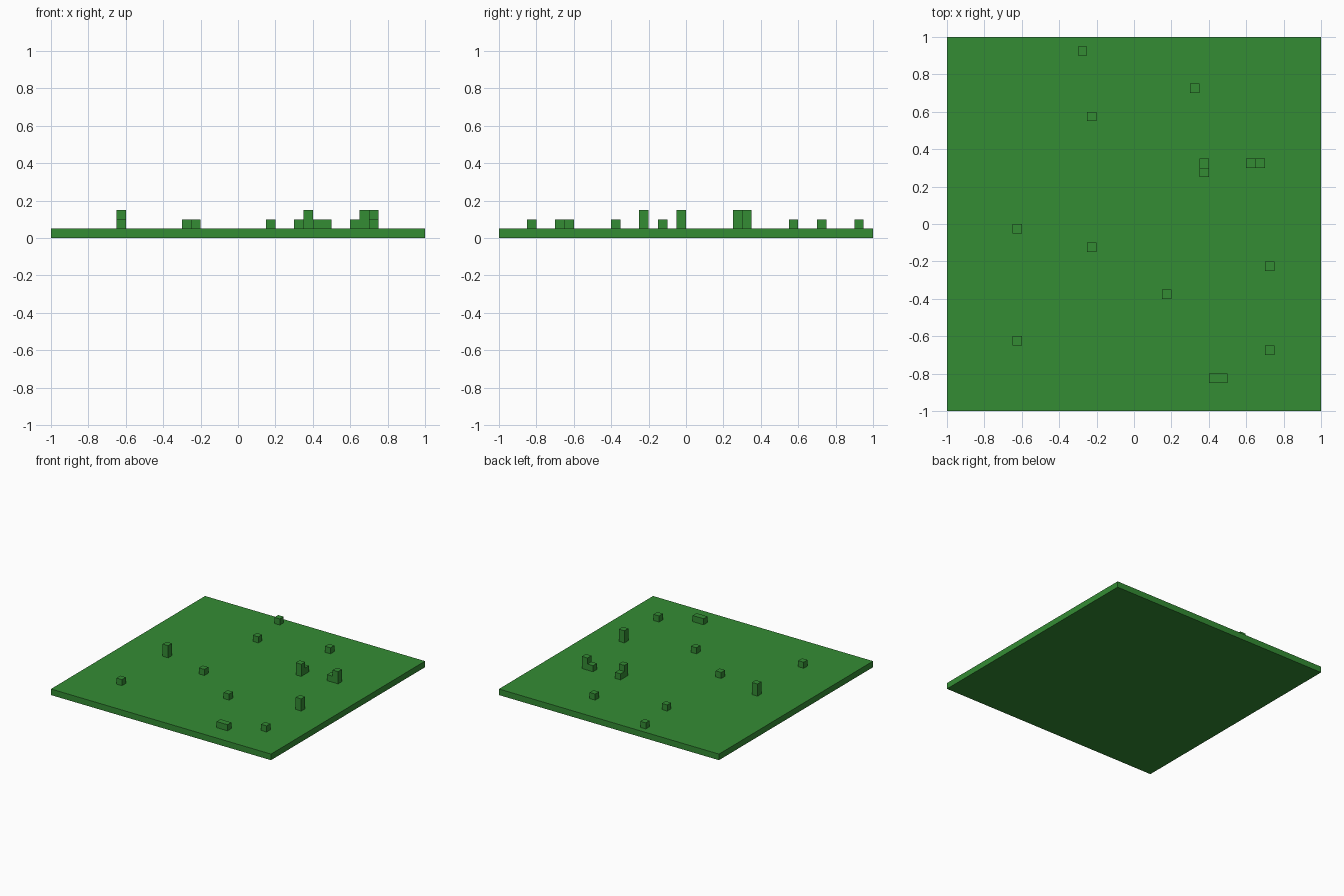
import bpy

if "Cube" in bpy.data.objects:
    bpy.data.objects.remove(bpy.data.objects["Cube"])

CELL = 0.05  # block size of the 40 x 40 grid

green = bpy.data.materials.new("grass green")
green.diffuse_color = (0.034, 0.262, 0.034, 1.0)
green.use_nodes = True
green.node_tree.nodes["Principled BSDF"].inputs["Base Color"].default_value = green.diffuse_color


def box(name, x, y, z, sx, sy, sz):
    """Box centred on x, y with its underside at z."""
    bpy.ops.mesh.primitive_cube_add(size=1, location=(x, y, z + sz / 2))
    ob = bpy.context.object
    ob.name = name
    ob.scale = (sx, sy, sz)
    bpy.ops.object.transform_apply(location=False, rotation=False, scale=True)
    ob.data.materials.append(green)
    return ob


# Flat field
box("ground_slab", 0, 0, 0, 2, 2, CELL)

# Grass tufts: x, y, width in cells, height in cells
tufts = [
    (-0.275, 0.925, 1, 1), (0.325, 0.725, 1, 1), (-0.225, 0.575, 1, 1),
    (0.375, 0.325, 1, 1), (0.375, 0.275, 1, 2),
    (0.625, 0.325, 1, 1), (0.675, 0.325, 1, 2),
    (-0.625, -0.025, 1, 2), (-0.225, -0.125, 1, 1), (0.725, -0.225, 1, 2),
    (0.175, -0.375, 1, 1), (-0.625, -0.625, 1, 1), (0.725, -0.675, 1, 1),
    (0.45, -0.825, 2, 1),
]
for i, (x, y, w, h) in enumerate(tufts, 1):
    box(f"grass_tuft_{i}", x, y, CELL, w * CELL, CELL, h * CELL)
